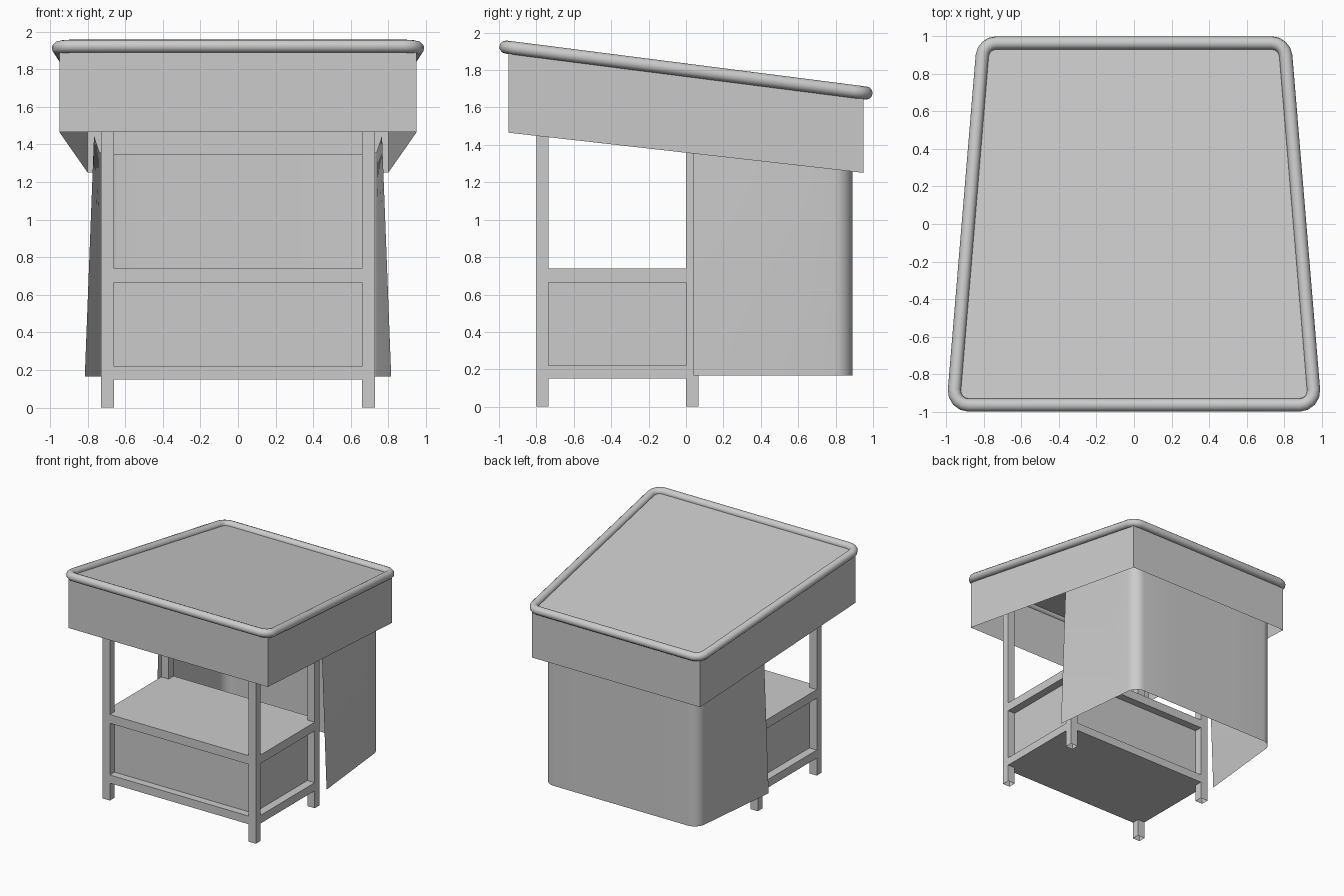
import bpy, bmesh, math
from mathutils import Vector

if "Cube" in bpy.data.objects:
    bpy.data.objects.remove(bpy.data.objects["Cube"])


def add_mesh(name, verts, faces, smooth=False, fix=True):
    me = bpy.data.meshes.new(name)
    me.from_pydata(verts, [], faces)
    if fix:
        bm = bmesh.new()
        bm.from_mesh(me)
        bmesh.ops.recalc_face_normals(bm, faces=bm.faces)
        bm.to_mesh(me)
        bm.free()
    ob = bpy.data.objects.new(name, me)
    bpy.context.collection.objects.link(ob)
    if smooth:
        for p in me.polygons:
            p.use_smooth = True
    return ob


def box(name, lo, hi, skip=()):
    (a, b, c), (d, e, f) = lo, hi
    v = [(a, b, c), (d, b, c), (d, e, c), (a, e, c),
         (a, b, f), (d, b, f), (d, e, f), (a, e, f)]
    faces = {"bottom": (3, 2, 1, 0), "top": (4, 5, 6, 7), "front": (0, 1, 5, 4),
             "right": (1, 2, 6, 5), "back": (2, 3, 7, 6), "left": (3, 0, 4, 7)}
    return add_mesh(name, v, [q for k, q in faces.items() if k not in skip], fix=False)


def fillet(p, prev, nxt, r, n):
    """Arc points replacing corner p (2D)."""
    p, a, b = Vector(p), Vector(prev), Vector(nxt)
    u, w = (a - p).normalized(), (b - p).normalized()
    half = u.angle(w) / 2
    c = p + (u + w).normalized() * (r / math.sin(half))
    s, e = p + u * (r / math.tan(half)) - c, p + w * (r / math.tan(half)) - c
    ang = s.angle(e)
    return [c + (s * math.sin((1 - t) * ang) + e * math.sin(t * ang)) / math.sin(ang)
            for t in (i / n for i in range(n + 1))]


def roof_z(y):
    return 1.80 - 0.1278 * y


# sloped hood: tapered walls with a lid, open below
plan = [(-0.95, -0.95), (0.95, -0.95), (0.80, 0.95), (-0.80, 0.95)]
low = [(x, y, 1.358 - 0.113 * y) for x, y in plan]
high = [(x, y, roof_z(y)) for x, y in plan]
add_mesh("sloped_hood", low + high,
         [(i, (i + 1) % 4, (i + 1) % 4 + 4, i + 4) for i in range(4)] + [(4, 5, 6, 7)], fix=False)

# rounded rim around the lid
ring = [(-0.962, -0.963), (0.962, -0.963), (0.802, 0.963), (-0.802, 0.963)]
path = []
for i in range(4):
    path += fillet(ring[i], ring[i - 1], ring[(i + 1) % 4], 0.075, 4)
cu = bpy.data.curves.new("rim", "CURVE")
cu.dimensions = "3D"
cu.bevel_depth = 0.035
cu.bevel_resolution = 4
sp = cu.splines.new("POLY")
sp.points.add(len(path) - 1)
for pt, q in zip(sp.points, path):
    pt.co = (q.x, q.y, roof_z(q.y), 1)
sp.use_cyclic_u = True
sp.use_smooth = True
rim = bpy.data.objects.new("rim", cu)
bpy.context.collection.objects.link(rim)
bpy.context.view_layer.objects.active = rim
rim.select_set(True)
bpy.ops.object.convert(target="MESH")

# legs, open at the ends
X0, X1 = 0.66, 0.73
for y0, y1, row in ((-0.80, -0.735, "front"), (0.0, 0.067, "back")):
    for s, side in ((-1, "left"), (1, "right")):
        xs = sorted((s * X0, s * X1))
        box(f"{row}_{side}_leg", (xs[0], y0, 0), (xs[1], y1, roof_z(y1) - 0.01), ("bottom", "top"))

# rails between the legs
for z0, z1, lvl in ((0.15, 0.22, "lower"), (0.665, 0.74, "upper")):
    box(f"{lvl}_front_rail", (-X0, -0.80, z0), (X0, -0.735, z1), ("left", "right", "back"))
    box(f"{lvl}_back_rail", (-X0, 0.0, z0), (X0, 0.067, z1), ("left", "right", "front"))
    box(f"{lvl}_left_rail", (-X1, -0.735, z0), (-X0, 0.0, z1), ("front", "back", "right"))
    box(f"{lvl}_right_rail", (X0, -0.735, z0), (X1, 0.0, z1), ("front", "back", "left"))

# recessed cabinet body with the shelf as its top
box("cabinet_body", (-X0, -0.735, 0.15), (X0, 0.0, 0.74))

# rear skirt: U-shaped sheet with rounded corners, flaring out at its lower front edges
half = [Vector((0.0, 0.89)), Vector((0.3, 0.89))]
half += fillet((0.733, 0.89), (0.0, 0.89), (0.768, 0.04), 0.10, 8)
end = Vector((0.766, 0.04))
half += [half[-1].lerp(end, t / 6) for t in range(1, 7)]
outline = [Vector((-p.x, p.y)) for p in reversed(half[1:])] + half
rows, verts = 7, []
for j in range(rows):
    t = j / (rows - 1)
    for p in outline:
        f = min(1, max(0, (0.79 - p.y) / 0.75))
        z = 0.167 + t * (1.45 - 0.113 * p.y - 0.167)
        verts.append((p.x + math.copysign(0.049 * f * (1 - t), p.x), p.y, z))
n = len(outline)
faces = [(j * n + i + 1, j * n + i, (j + 1) * n + i, (j + 1) * n + i + 1)
         for j in range(rows - 1) for i in range(n - 1)]
add_mesh("rear_skirt", verts, faces, smooth=True, fix=False)
